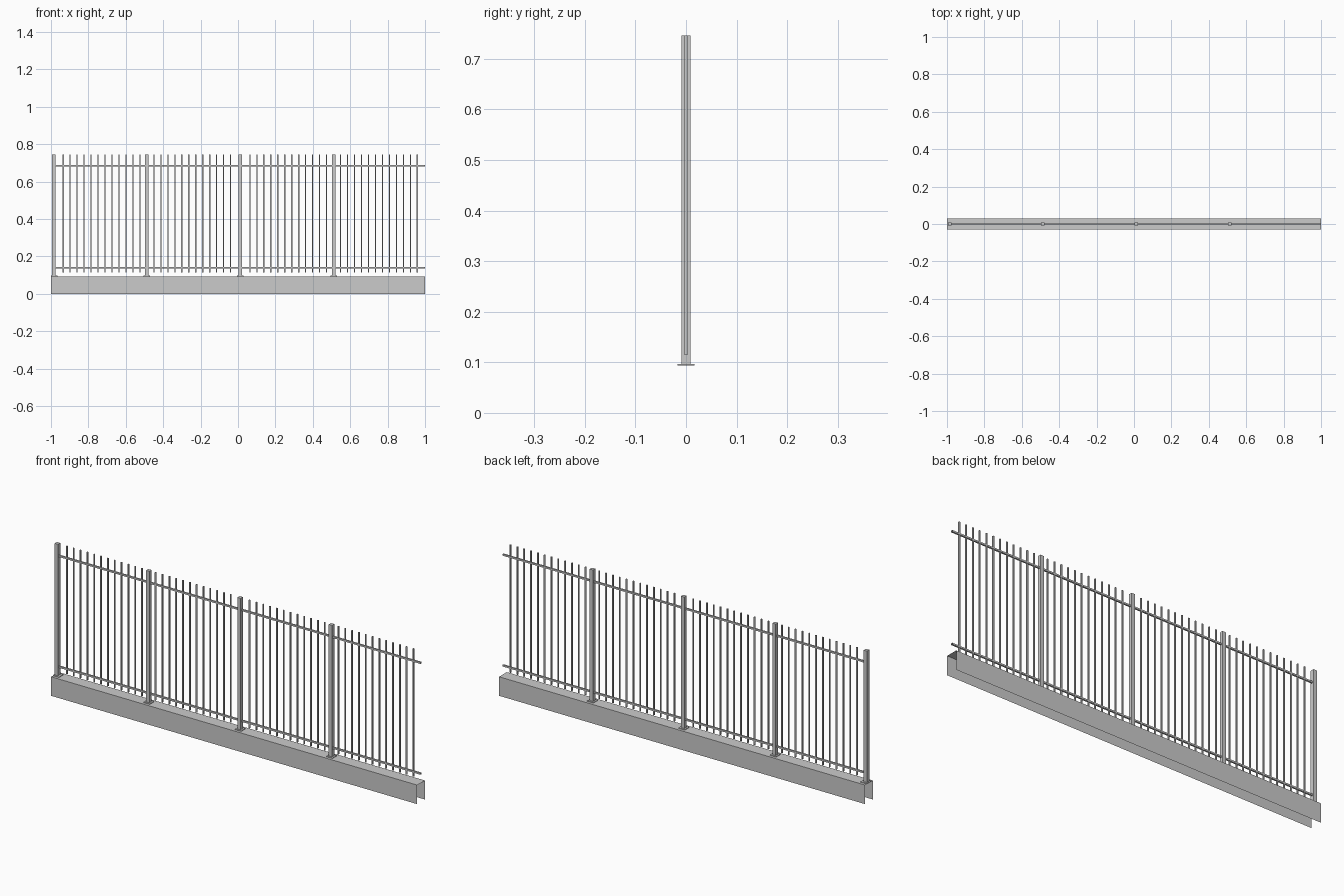
import bpy, bmesh

if "Cube" in bpy.data.objects:
    bpy.data.objects.remove(bpy.data.objects["Cube"])


def finish(name, bm):
    me = bpy.data.meshes.new(name)
    bm.to_mesh(me)
    bm.free()
    ob = bpy.data.objects.new(name, me)
    bpy.context.collection.objects.link(ob)
    return ob


def add_box(bm, x0, x1, y0, y1, z0, z1, open_ends=False):
    v = bmesh.ops.create_cube(bm, size=1)["verts"]
    for p in v:
        p.co = (x1 if p.co.x > 0 else x0,
                y1 if p.co.y > 0 else y0,
                z1 if p.co.z > 0 else z0)
    if open_ends:
        ends = [f for f in {f for p in v for f in p.link_faces}
                if abs(f.normal.x) > 0.9 or
                max(p.co.x for p in f.verts) - min(p.co.x for p in f.verts) < 1e-6]
        bmesh.ops.delete(bm, geom=ends, context='FACES_ONLY')


PITCH = 0.499
POSTS = [-0.986 + PITCH * i for i in range(4)]
BASE_TOP, TOP = 0.094, 0.746

# Kerb: thin sheet channel, open below and at both ends
bm = bmesh.new()
profile = [(-0.03, 0), (-0.03, BASE_TOP), (0.03, BASE_TOP), (0.03, 0)]
left, right = [[bm.verts.new((x, y, z)) for y, z in profile] for x in (-1, 1)]
for i in range(3):
    bm.faces.new((left[i], right[i], right[i + 1], left[i + 1]))
finish("kerb_channel", bm)

# Square posts on thin foot plates
for i, x in enumerate(POSTS):
    x = max(x, -0.983) if i == 0 else x
    bm = bmesh.new()
    add_box(bm, x - 0.017, x + 0.017, -0.017, 0.017, BASE_TOP, BASE_TOP + 0.003)
    finish(f"foot_plate_{i + 1}", bm)
    x = POSTS[i]
    bm = bmesh.new()
    add_box(bm, x - 0.009, x + 0.009, -0.009, 0.009, BASE_TOP + 0.003, TOP)
    finish(f"post_{i + 1}", bm)

# Two panels, each spanning two bays: open-ended rails and 25 picket slots
for n, start in enumerate((POSTS[0], POSTS[2])):
    mid = start + PITCH
    bm = bmesh.new()
    for z in (0.139, 0.686):
        end = 1.0 if n else POSTS[2] - 0.009
        add_box(bm, start + 0.009, end, -0.004, 0.004, z - 0.004, z + 0.004, True)
    finish(f"rails_{n + 1}", bm)
    bm = bmesh.new()
    for k in range(-12, 13):
        if k:  # the middle slot is taken by the post
            x = mid + k * 0.0373
            add_box(bm, x - 0.003, x + 0.003, -0.003, 0.003, 0.1145, TOP)
    finish(f"pickets_{n + 1}", bm)
